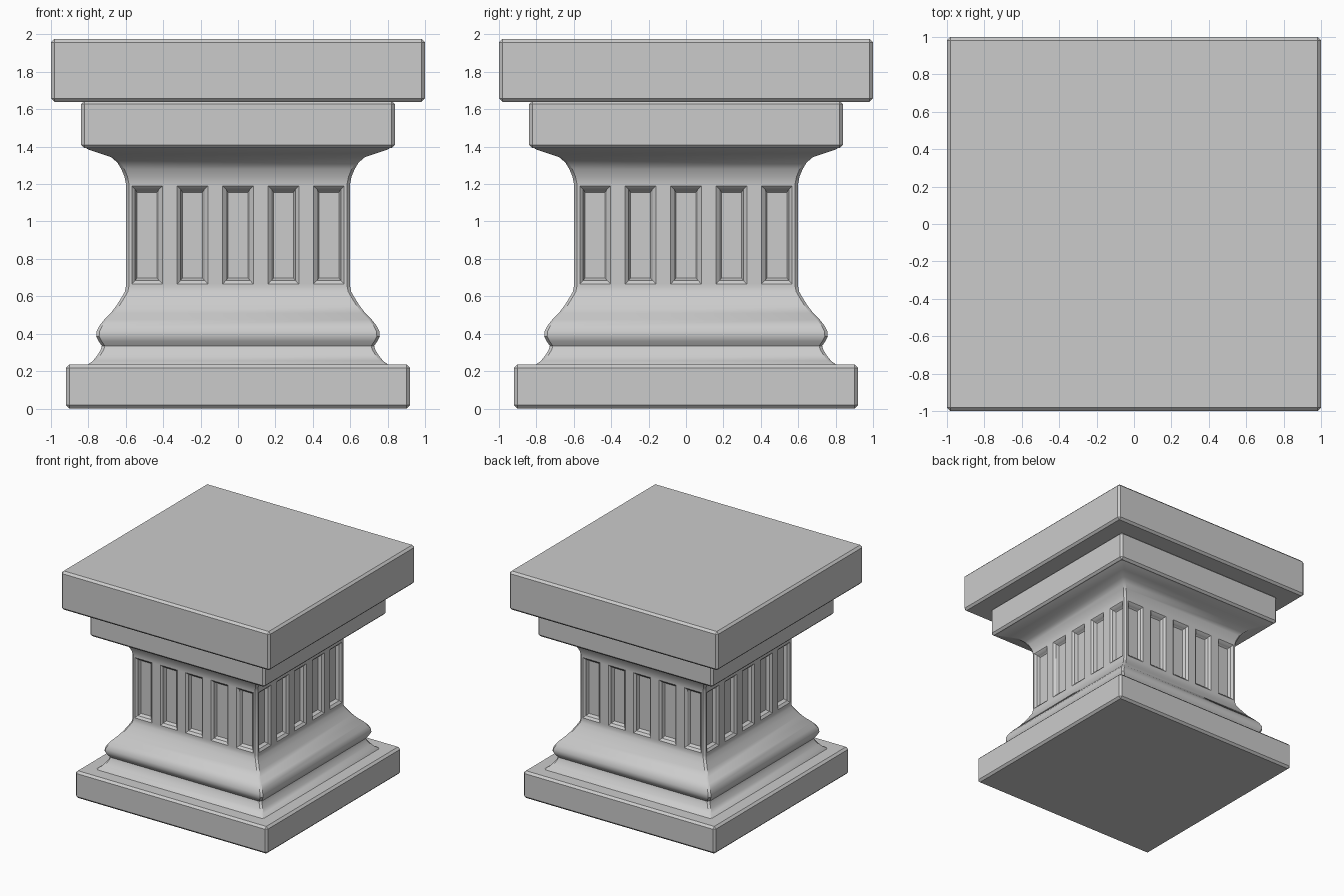
import bpy, bmesh
from mathutils import Matrix
from math import pi

if "Cube" in bpy.data.objects:
    bpy.data.objects.remove(bpy.data.objects["Cube"])


def make_object(name, bm):
    bmesh.ops.recalc_face_normals(bm, faces=bm.faces)
    mesh = bpy.data.meshes.new(name)
    bm.to_mesh(mesh)
    bm.free()
    obj = bpy.data.objects.new(name, mesh)
    bpy.context.collection.objects.link(obj)
    return obj


def loft(bm, rings):
    """Skin a list of closed rings and cap both ends."""
    loops = [[bm.verts.new(p) for p in ring] for ring in rings]
    n = len(loops[0])
    for a, b in zip(loops, loops[1:]):
        for i in range(n):
            j = (i + 1) % n
            bm.faces.new((a[i], a[j], b[j], b[i]))
    bm.faces.new(loops[0][::-1])
    bm.faces.new(loops[-1])
    return [v for ring in loops for v in ring]


def slab(name, half, z0, z1, bevel=0.018):
    bm = bmesh.new()
    bmesh.ops.create_cube(bm, size=1, matrix=Matrix.Translation((0, 0, (z0 + z1) / 2))
                          @ Matrix.Diagonal((2 * half, 2 * half, z1 - z0, 1)))
    bmesh.ops.bevel(bm, geom=bm.edges[:], offset=bevel, segments=1, affect='EDGES')
    return make_object(name, bm)


# Square slabs below and above the shaft
slab("base_plinth", 0.92, 0.0, 0.235)
slab("capital_block", 0.84, 1.392, 1.645)
slab("top_slab", 1.0, 1.64, 1.975)

# Moulded shaft: (half width, height) profile swept around a chamfered square
profile = [(0.81, 0.22), (0.80, 0.237), (0.775, 0.255), (0.752, 0.285), (0.735, 0.312),
           (0.728, 0.335), (0.745, 0.36), (0.758, 0.385), (0.757, 0.41), (0.743, 0.44),
           (0.715, 0.475), (0.68, 0.51), (0.65, 0.55), (0.625, 0.59), (0.605, 0.625),
           (0.60, 0.65), (0.60, 1.205), (0.607, 1.24), (0.624, 1.28), (0.645, 1.315),
           (0.68, 1.345), (0.74, 1.365), (0.80, 1.385), (0.825, 1.40)]


def chamfered_square(h, z, c=0.016):
    k = h - c
    return [(k, -h, z), (h, -k, z), (h, k, z), (k, h, z),
            (-k, h, z), (-h, k, z), (-h, -k, z), (-k, -h, z)]


bm = bmesh.new()
loft(bm, [chamfered_square(h, z) for h, z in profile])
shaft = make_object("shaft", bm)

# Stepped recess cutters: (half width, bottom, top, distance from centre)
steps = [(0.083, 0.665, 1.19, 0.62), (0.083, 0.665, 1.19, 0.601),
         (0.064, 0.685, 1.172, 0.585), (0.061, 0.688, 1.168, 0.572),
         (0.053, 0.697, 1.155, 0.558)]
bm = bmesh.new()
for side in range(4):
    turn = Matrix.Rotation(side * pi / 2, 4, 'Z')
    for i in range(-2, 3):
        x = i * 0.243
        rings = [[(x - w, -d, a), (x + w, -d, a), (x + w, -d, b), (x - w, -d, b)]
                 for w, a, b, d in steps]
        verts = loft(bm, rings)
        bmesh.ops.transform(bm, matrix=turn, verts=verts)
cutter = make_object("recess_cutter", bm)

# Cut the recesses, then remove the helper
mod = shaft.modifiers.new("recesses", 'BOOLEAN')
mod.operation = 'DIFFERENCE'
mod.solver = 'EXACT'
mod.object = cutter
bpy.context.view_layer.objects.active = shaft
shaft.select_set(True)
bpy.ops.object.modifier_apply(modifier=mod.name)
bpy.data.objects.remove(cutter)
bpy.ops.object.shade_smooth_by_angle(angle=0.55)
